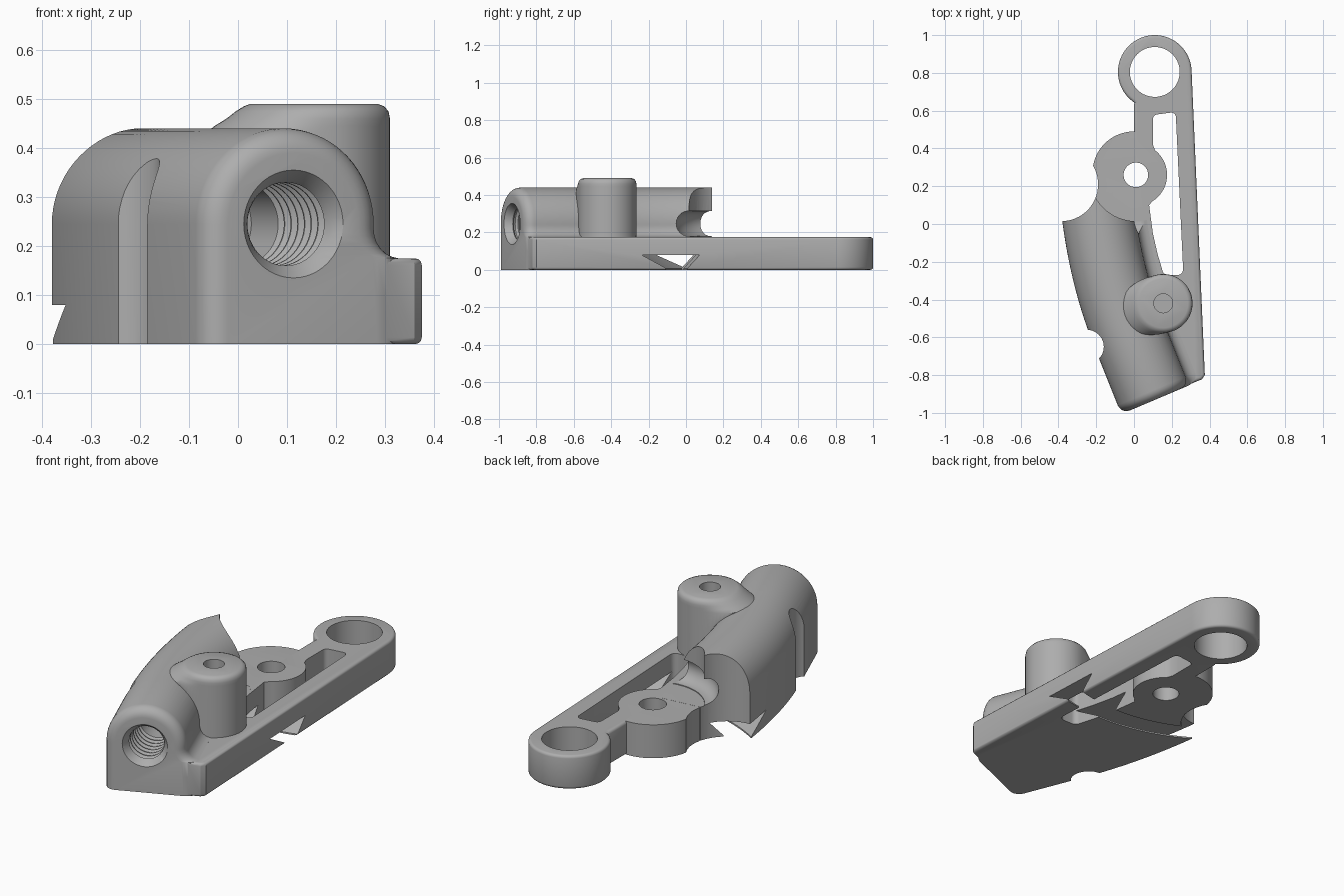
import bpy, bmesh
from math import sin, cos, pi, radians, hypot
from mathutils import Vector, Matrix
from mathutils.geometry import interpolate_bezier

cube = bpy.data.objects.get("Cube")
if cube:
    bpy.data.objects.remove(cube)

grey = bpy.data.materials.new("plain grey")
grey.use_nodes = True
colour = (0.42, 0.42, 0.42, 1)
grey.diffuse_color = colour
grey.node_tree.nodes["Principled BSDF"].inputs["Base Color"].default_value = colour


def loft(name, rings, rim=0):
    """Skin a list of equal rings, cap both ends, optionally round the end rims."""
    bm = bmesh.new()
    loops = [[bm.verts.new(p) for p in ring] for ring in rings]
    n = len(loops[0])
    for a, b in zip(loops, loops[1:]):
        for i in range(n):
            j = (i + 1) % n
            bm.faces.new((a[i], a[j], b[j], b[i]))
    caps = [bm.faces.new(loops[0]), bm.faces.new(loops[-1])]
    bmesh.ops.recalc_face_normals(bm, faces=bm.faces)
    if rim:
        edges = [e for f in caps for e in f.edges]
        bmesh.ops.bevel(bm, geom=edges, offset=rim, segments=3, profile=0.5, affect='EDGES')
    mesh = bpy.data.meshes.new(name)
    bm.to_mesh(mesh)
    bm.free()
    ob = bpy.data.objects.new(name, mesh)
    bpy.context.collection.objects.link(ob)
    mesh.materials.append(grey)
    return ob


def arc(x, y, r, start, end, n=32):
    steps = [radians(start + (end - start) * i / n) for i in range(n + 1)]
    return [(x + r * cos(t), y + r * sin(t)) for t in steps]


def prism(name, outline, low, high, rim=0):
    return loft(name, [[(x, y, z) for x, y in outline] for z in (low, high)], rim)


def cylinder(name, x, y, r, low, high):
    return prism(name, arc(x, y, r, 0, 360, 64)[:-1], low, high)


def combine(target, other, operation):
    mod = target.modifiers.new(operation.title(), 'BOOLEAN')
    mod.operation = operation
    mod.solver = 'EXACT'
    mod.object = other
    bpy.context.view_layer.objects.active = target
    bpy.ops.object.modifier_apply(modifier=mod.name)
    bpy.data.objects.remove(other)


PLATE = 0.175
BORE_Z = 0.245
RING = (0.11, 0.805)
PIVOT = (0.01, 0.26)

# Flat arm with the ring end
arm = [(0.0, -0.97), (0.36, -0.822), (0.375, -0.8)]
arm += arc(*RING, 0.195, 2, 237, 48)
arm += [(0.0, 0.63), (0.0, -0.1), (-0.1, -0.5)]
bracket = prism("clamp_bracket", arm, 0, PLATE, 0.014)

# Pivot disc
combine(bracket, cylinder("pivot_disc", 0, 0.27, 0.22, 0, PLATE - 0.0005), 'UNION')

# Slot, following the round lobe of the pivot
slot = arc(0.197, 0.565, 0.025, 0, 90, 6) + arc(0.125, 0.555, 0.025, 100, 180, 6)
slot += [(0.1, 0.42)] + arc(*PIVOT, 0.165, 52, -58, 24)
slot += [(0.08, 0.1), (0.1, -0.05), (0.125, -0.16)]
slot += arc(0.18, -0.24, 0.03, 190, 270, 6) + arc(0.23, -0.24, 0.03, 270, 360, 6)
slot_cutter = prism("slot_cutter", slot, -0.1, PLATE + 0.005)

# Arched barrel swept along a bending path
HALF = 0.195
profile = [(-HALF, 0.0)]
profile += arc(0, BORE_Z, HALF, 180, 0, 36)
profile += arc(HALF + 0.06, BORE_Z - 0.01, 0.06, 180, 265, 6) + [(0.25, 0.1), (0.25, 0.0)]
axis = Vector((-0.39, 0.92, 0)).normalized()
start = Vector((0.113, -0.93, 0))


def section(centre, direction, inset=0):
    side = Vector((direction.y, -direction.x, 0))
    k = 1 - inset / HALF
    return [centre + side * u * k
            + Vector((0, 0, z if z < BORE_Z else BORE_Z + (z - BORE_Z) * k))
            for u, z in profile]


sections = []
for i in range(7):
    t = i / 6 * pi / 2
    sections.append(section(start + axis * 0.05 * (1 - cos(t)), axis, 0.05 * (1 - sin(t))))
path = interpolate_bezier(Vector((-0.02, -0.60, 0)), Vector((-0.12, -0.36, 0)),
                          Vector((-0.175, -0.1, 0)), Vector((-0.2, 0.16, 0)), 24)
for i, p in enumerate(path):
    step = path[min(i + 1, 23)] - path[max(i - 1, 0)]
    sections.append(section(p, step.normalized()))
combine(bracket, loft("barrel", sections), 'UNION')

# Screw boss, flared where it blends into the barrel
BOSS = (0.155, -0.42)
rings = []
for z, r, flare in [(0.05, 0.155, 0.07), (0.43, 0.155, 0.07), (0.445, 0.155, 0.05),
                    (0.46, 0.155, 0.025), (0.475, 0.152, 0.008), (0.485, 0.143, 0),
                    (0.49, 0.13, 0)]:
    ring = []
    for i in range(64):
        t = i / 64 * 2 * pi
        rr = r + flare * max(0, cos(t - radians(195))) ** 2
        ring.append((BOSS[0] + rr * cos(t), BOSS[1] + rr * sin(t), z))
    rings.append(ring)
combine(bracket, loft("screw_boss", rings), 'UNION')

# Vertical holes and scoops
cutters = [slot_cutter,
           cylinder("ring_hole", *RING, 0.132, -0.1, 0.3),
           cylinder("pivot_hole", *PIVOT, 0.065, -0.1, 0.3),
           cylinder("boss_hole", *BOSS, 0.05, 0.38, 0.6),
           cylinder("pivot_clearance", *PIVOT, 0.245, PLATE, 0.6),
           cylinder("side_scoop", -0.385, 0.21, 0.195, -0.1, 0.6),
           cylinder("side_notch", -0.25, -0.65, 0.09, -0.1, 0.4)]

# Round cable groove around the pivot
groove = []
bpy.ops.mesh.primitive_torus_add(location=(*PIVOT, BORE_Z + 0.002), major_radius=0.245,
                                 minor_radius=0.068, major_segments=64, minor_segments=24)
cutters.append(bpy.context.object)
cutters[-1].data.materials.append(grey)

# Curved dovetail channel under the arm, concentric with the ring
dovetail = [(0.83, -0.02), (0.83, 0.008), (0.765, 0.08), (1.07, 0.08), (0.94, 0.008), (0.94, -0.02)]
channel = []
for i in range(41):
    t = radians(225 + 75 * i / 40)
    channel.append([(RING[0] + r * cos(t), RING[1] + r * sin(t), z) for r, z in dovetail])
cutters.append(loft("dovetail_channel", channel))

# Threaded bore with a countersunk mouth
bore = [(-0.05, 0.11), (0, 0.11), (0.025, 0.092)]
for i in range(7):
    d = 0.04 + i * 0.035
    bore += [(d, 0.085), (d + 0.012, 0.098), (d + 0.02, 0.098), (d + 0.03, 0.085)]
bore += [(0.42, 0.085)]
turn = Matrix.Translation(start + Vector((0, 0, BORE_Z))) @ axis.to_track_quat('Z', 'Y').to_matrix().to_4x4()
threads = [[turn @ Vector((x, y, d)) for x, y in arc(0, 0, r, 0, 360, 48)[:-1]] for d, r in bore]
cutters.append(loft("threaded_bore", threads))

for cutter in cutters:
    combine(bracket, cutter, 'DIFFERENCE')

# Smooth shading with crisp edges
bpy.ops.object.select_all(action='DESELECT')
bracket.select_set(True)
bpy.context.view_layer.objects.active = bracket
bpy.ops.object.shade_smooth_by_angle(angle=radians(32))
